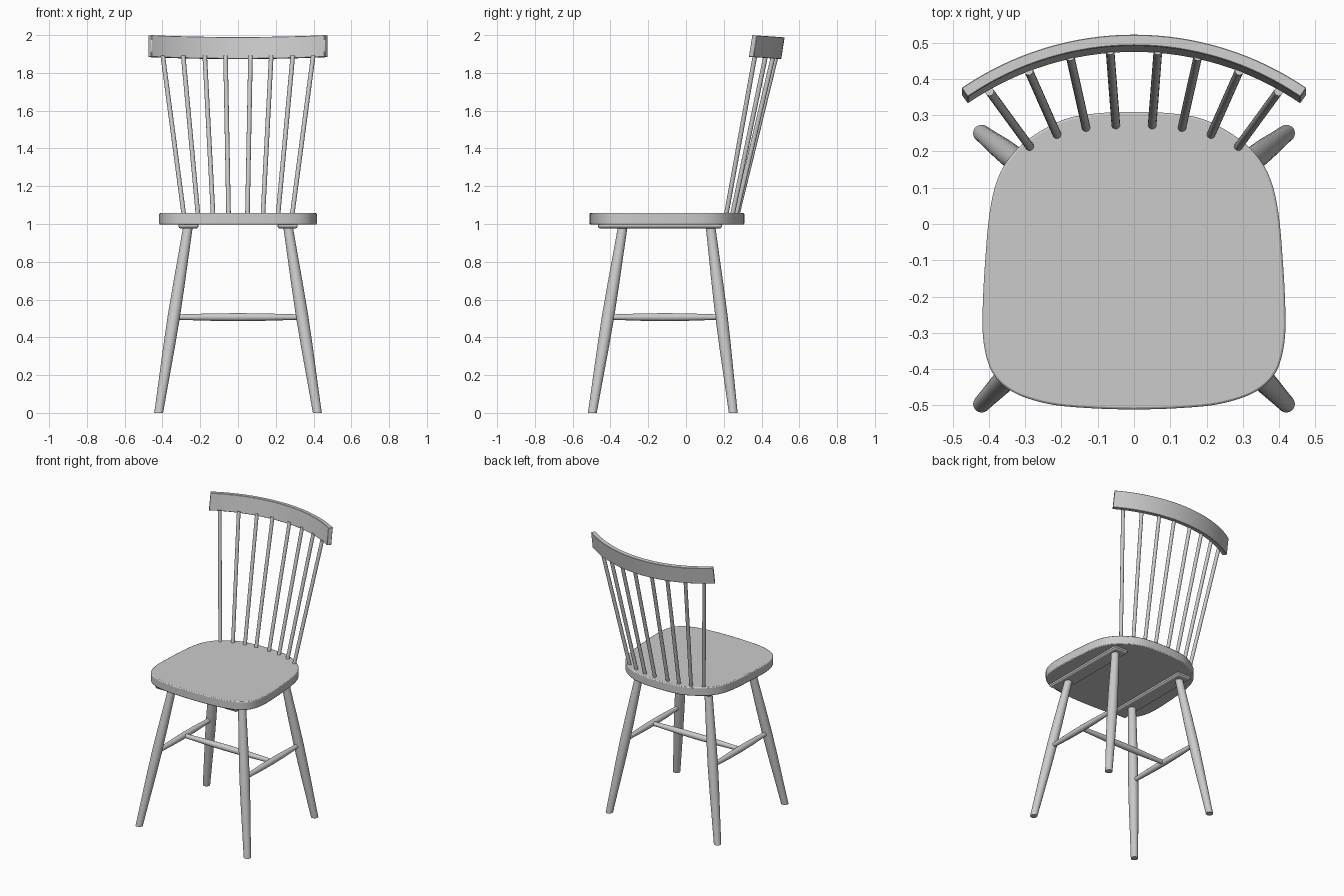
import bpy, bmesh, math
from mathutils import Vector

cube = bpy.data.objects.get("Cube")
if cube:
    bpy.data.objects.remove(cube, do_unlink=True)

grey = bpy.data.materials.new("plain grey")
grey.use_nodes = True
colour = (0.6, 0.6, 0.6, 1)
grey.diffuse_color = colour
grey.node_tree.nodes["Principled BSDF"].inputs["Base Color"].default_value = colour


def finish(name, bm, bevel=0, segments=2):
    bmesh.ops.recalc_face_normals(bm, faces=bm.faces)
    mesh = bpy.data.meshes.new(name)
    bm.to_mesh(mesh)
    bm.free()
    mesh.materials.append(grey)
    obj = bpy.data.objects.new(name, mesh)
    bpy.context.collection.objects.link(obj)
    if bevel:
        mod = obj.modifiers.new("soft edges", "BEVEL")
        mod.width, mod.segments, mod.limit_method = bevel, segments, "ANGLE"
        mod.angle_limit = math.radians(40)
    bpy.ops.object.select_all(action="DESELECT")
    obj.select_set(True)
    bpy.context.view_layer.objects.active = obj
    bpy.ops.object.shade_smooth_by_angle(angle=math.radians(35))
    return obj


def loft(rings, bm):
    """Skin a list of closed point rings and cap both ends."""
    loops = [[bm.verts.new(p) for p in ring] for ring in rings]
    n = len(loops[0])
    for a, b in zip(loops, loops[1:]):
        for i in range(n):
            j = (i + 1) % n
            bm.faces.new((a[i], a[j], b[j], b[i]))
    bm.faces.new(loops[0])
    bm.faces.new(loops[-1])


def turned_rod(name, start, end, profile, level=False, sides=20):
    """Round rod; profile holds (fraction along, radius); level keeps ends flat."""
    start, end = Vector(start), Vector(end)
    axis = Vector((0, 0, 1)) if level else (end - start).normalized()
    turn = Vector((0, 0, 1)).rotation_difference(axis)
    rings = []
    for t, r in profile:
        centre = start.lerp(end, t)
        angles = [math.tau * k / sides for k in range(sides)]
        rings.append([centre + turn @ Vector((r * math.cos(a), r * math.sin(a), 0))
                      for a in angles])
    bm = bmesh.new()
    loft(rings, bm)
    return finish(name, bm)


def smooth_loop(points, steps=4):
    """Closed curve through the points."""
    out, n = [], len(points)
    for i in range(n):
        p0, p1, p2, p3 = (Vector(points[(i + k) % n]) for k in (-1, 0, 1, 2))
        for s in range(steps):
            t = s / steps
            out.append(0.5 * (2 * p1 + (p2 - p0) * t + (2 * p0 - 5 * p1 + 4 * p2 - p3) * t**2
                              + (3 * p1 - p0 - 3 * p2 + p3) * t**3))
    return out


# Seat: rounded outline, mirrored and given thickness
half = [(0, -.511), (.13, -.507), (.24, -.495), (.334, -.463), (.39, -.41), (.414, -.33),
        (.417, -.235), (.41, -.1), (.398, .03), (.376, .124), (.335, .193),
        (.275, .245), (.19, .289), (.1, .305), (0, .309)]
outline = smooth_loop(half + [(-x, y) for x, y in half[-2:0:-1]])
bm = bmesh.new()
loft([[(p.x, p.y, z) for p in outline] for z in (.997, 1.058)], bm)
finish("seat", bm, .006)

# Top rail: curved in plan, leaning back, top falling slightly to the rear
bm = bmesh.new()
rings = []
for k in range(33):
    a = math.radians(-34.4 + 68.8 * k / 32)
    ring = []
    for radius, top in ((.811, 0), (.841, 0), (.841, 1), (.811, 1)):
        x, y = radius * math.sin(a), radius * math.cos(a) - .319
        z = (2.0 if top else 1.885) - .07 * (y - .35)
        ring.append((x, y - (0 if top else .018), z))
    rings.append(ring)
loft(rings, bm)
finish("top_rail", bm, .002, 1)

# Parts mirrored left and right
spindles = [((.05, .272), (.066, .478)), ((.132, .265), (.176, .462)),
            ((.212, .246), (.29, .422)), ((.287, .213), (.398, .365))]
leg_shape = [(0, .0235), (.15, .0265), (.35, .031), (.52, .033), (.7, .031), (.85, .028), (1, .0255)]
bar_shape = [(0, .014), (.12, .016), (.3, .0195), (.5, .021), (.7, .0195), (.88, .016), (1, .014)]
for side, label in ((1, "left"), (-1, "right")):
    # Back spindles
    for i, ((x0, y0), (x1, y1)) in enumerate(spindles):
        turned_rod(f"{label}_spindle_{i + 1}", (side * x0, y0, 1.05),
                   (side * x1, y1, 1.89), [(0, .012), (1, .012)], sides=16)
    # Splayed legs
    for end, foot, top in (("front", -.496, -.335), ("back", .25, .13)):
        turned_rod(f"{label}_{end}_leg", (side * .42, foot, 0),
                   (side * .265, top, .985), leg_shape, level=True)
    # Side stretcher between front and back legs
    turned_rod(f"{label}_stretcher", (side * .341, -.41, .507),
               (side * .341, .186, .507), bar_shape)
    # Batten under the seat
    bm = bmesh.new()
    loft([[(side * .2625 + sx * (.0525 - inset), -.138 + sy * (.328 - inset), z)
           for sx, sy in ((-1, -1), (1, -1), (1, 1), (-1, 1))]
          for z, inset in ((.976, .007), (.985, 0), (1.0, 0))], bm)
    finish(f"{label}_seat_batten", bm, .003, 1)

# Cross stretcher joining the side stretchers
turned_rod("cross_stretcher", (-.341, -.112, .507), (.341, -.112, .507), bar_shape)
